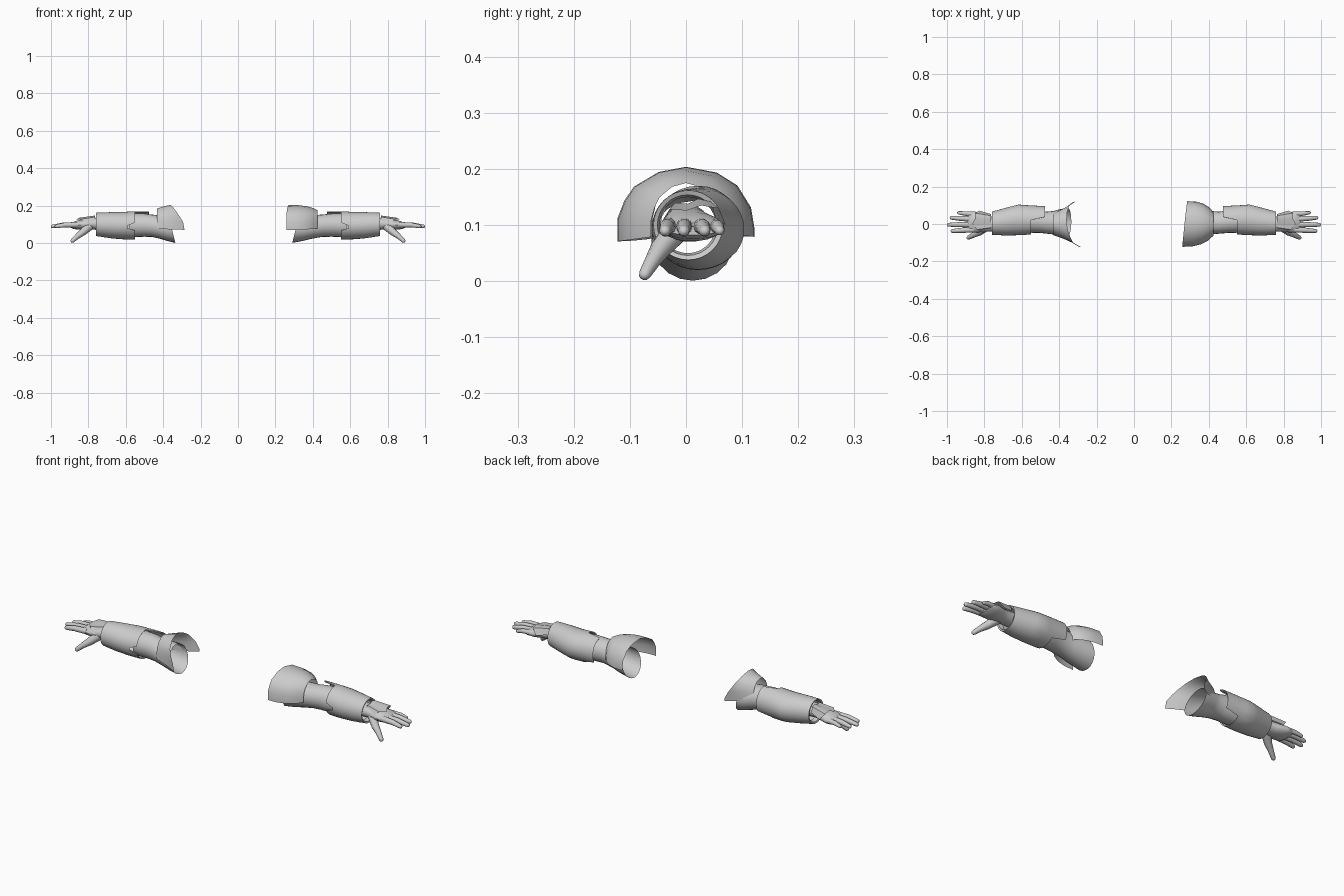
import bpy, bmesh, math
from mathutils import Vector

if "Cube" in bpy.data.objects:
    bpy.data.objects.remove(bpy.data.objects["Cube"])

grey = bpy.data.materials.new("plain grey")
grey.diffuse_color = (0.6, 0.6, 0.6, 1)
grey.use_nodes = True
grey.node_tree.nodes["Principled BSDF"].inputs["Base Color"].default_value = grey.diffuse_color


def finish(name, bm, s, angle=35):
    """Mirror to side s, then make a shaded object."""
    for v in bm.verts:
        v.co.x *= s
    bmesh.ops.recalc_face_normals(bm, faces=bm.faces)
    me = bpy.data.meshes.new(name)
    bm.to_mesh(me)
    bm.free()
    ob = bpy.data.objects.new(name, me)
    bpy.context.collection.objects.link(ob)
    me.materials.append(grey)
    bpy.ops.object.select_all(action='DESELECT')
    ob.select_set(True)
    bpy.context.view_layer.objects.active = ob
    bpy.ops.object.shade_smooth_by_angle(angle=math.radians(angle))
    return ob


def skin(name, rows, s, closed=True, cap0=False, cap1=False, angle=35):
    """Bridge rows of points with quads."""
    bm = bmesh.new()
    vs = [[bm.verts.new(p) for p in r] for r in rows]
    n = len(rows[0])
    for a, b in zip(vs, vs[1:]):
        for i in range(n if closed else n - 1):
            j = (i + 1) % n
            bm.faces.new((a[i], a[j], b[j], b[i]))
    if cap0:
        bm.faces.new(vs[0])
    if cap1:
        bm.faces.new(vs[-1])
    return finish(name, bm, s, angle)


def ring(x, cy, cz, ry, rz, n=18):
    """Oval across the arm."""
    return [(x, cy + ry * math.cos(t), cz + rz * math.sin(t))
            for t in (2 * math.pi * i / n for i in range(n))]


def lerp_table(table, x):
    for a, b in zip(table, table[1:]):
        if x <= b[0]:
            f = max(0, (x - a[0]) / (b[0] - a[0]))
            return [p + (q - p) * f for p, q in zip(a[1:], b[1:])]
    return table[-1][1:]


def digit(name, pts, radii, s, n=10):
    """Tapered tube along points with a rounded tip."""
    pts = [Vector(p) for p in pts]
    d = (pts[-1] - pts[-2]).normalized()
    r = radii[-1]
    tip = pts[-1]
    pts = pts[:-1] + [tip - d * r, tip - d * r * 0.35, tip]
    radii = radii[:-1] + [r, r * 0.8, r * 0.25]
    rows = []
    for i, (p, rad) in enumerate(zip(pts, radii)):
        t = (pts[min(i + 1, len(pts) - 1)] - pts[max(i - 1, 0)]).normalized()
        u = t.cross(Vector((0, 0, 1))).normalized()
        w = u.cross(t)
        rows.append([p + (u * math.cos(a) + w * math.sin(a)) * rad
                     for a in (2 * math.pi * k / n for k in range(n))])
    skin(name, rows, s, cap0=True, cap1=True, angle=60)


# cuff oval by distance along the arm: x, centre y, centre z, radii
CUFF = [(0.46, 0.025, 0.097, 0.07, 0.073), (0.55, 0.021, 0.095, 0.078, 0.075),
        (0.62, 0.022, 0.093, 0.082, 0.073), (0.69, 0.012, 0.096, 0.073, 0.069),
        (0.76, 0.004, 0.100, 0.062, 0.062)]


def cuff_start(t):
    """Elbow flap on the upper back, a small notch in the front."""
    deg = math.degrees(t) % 360
    if deg <= 80 or deg >= 320:
        return 0.475
    if abs(deg - 185) < 12:
        return 0.59
    return 0.55


def cuff(s):
    n, rows = 32, []
    for k in range(9):
        row = []
        for i in range(n):
            t = 2 * math.pi * i / n
            x0 = cuff_start(t)
            x = x0 + (0.76 - x0) * k / 8
            cy, cz, ry, rz = lerp_table(CUFF, x)
            row.append((x, cy + ry * math.cos(t), cz + rz * math.sin(t)))
        rows.append(row)
    # rims turned inward at both ends
    rows.insert(0, [(x + 0.004, 0.02 + (y - 0.02) * 0.92, 0.096 + (z - 0.096) * 0.92)
                    for x, y, z in rows[0]])
    rows.append(ring(0.757, 0.003, 0.1, 0.054, 0.054, n))
    rows.append(ring(0.735, 0.003, 0.1, 0.05, 0.05, n))
    skin("forearm_cuff", rows, s, angle=40)


# shoulder arch, half-width 1, from the front edge over the top to the back
ARCH = [(-1, -0.28), (-1.0, 0.12), (-0.9, 0.42), (-0.76, 0.66), (-0.4, 0.91), (0, 1),
        (0.45, 0.9), (0.75, 0.68), (0.95, 0.3), (1, -0.05), (1, -0.2)]


def pad(s, stations, sweep):
    """Stations: x, half-width, base z, height; sweep moves the rim by arch height."""
    rows = []
    for k, (x, w, z0, h) in enumerate(stations):
        f = 1 - k / (len(stations) - 1)
        rows.append([(x + f * sweep(y, z), y * w, z0 + z * h) for y, z in ARCH])
    skin("shoulder_pad", rows, s, closed=False, angle=35)


def arm(s, inner):
    # open sleeve of the upper arm, its end slanting outward at the top
    rows = []
    for k, (f, cy, cz, ry, rz) in enumerate([
            (0, 0.012, 0.072, 0.074, 0.071), (0.25, 0.01, 0.079, 0.07, 0.068),
            (0.5, 0.007, 0.087, 0.063, 0.063), (0.75, 0.007, 0.093, 0.059, 0.06),
            (1, 0.012, 0.096, 0.06, 0.062)]):
        x = inner + (0.5 - inner) * f
        rows.append([(px + (1 - f) * 0.25 * (pz - 0.001), py, pz)
                     for px, py, pz in ring(x, cy, cz, ry, rz, 20)])
    rows.append(ring(0.58, 0.018, 0.095, 0.064, 0.064, 20))
    skin("upper_arm_sleeve", rows, s)
    cuff(s)
    # palm
    skin("palm", [ring(0.73, 0.0, 0.104, 0.04, 0.034), ring(0.775, 0.0, 0.103, 0.04, 0.032),
                  ring(0.81, 0.004, 0.1, 0.047, 0.03), ring(0.85, 0.01, 0.097, 0.056, 0.026),
                  ring(0.88, 0.012, 0.094, 0.056, 0.019), ring(0.893, 0.012, 0.093, 0.048, 0.011)],
         s, cap0=True, cap1=True)
    # jagged guard on the back of the hand
    prof = [(-0.85, 0.102), (-0.6, 0.128), (-0.1, 0.126), (0.3, 0.135), (0.8, 0.13), (1, 0.1)]
    reach = [0.81, 0.84, 0.865, 0.85, 0.85, 0.825]
    skin("hand_guard", [[(0.765 + (r - 0.765) * f, 0.008 + y * (0.045 + 0.018 * f),
                          z + 0.012 * (1 - f)) for (y, z), r in zip(prof, reach)]
                        for f in (0, 0.5, 1)], s, closed=False)
    # fingers: base y, tip x, tip y
    for nm, y0, tx, ty in (("index", -0.03, 0.98, -0.038), ("middle", -0.003, 1.0, -0.004),
                           ("ring", 0.026, 0.985, 0.034), ("little", 0.052, 0.945, 0.061)):
        r = 0.0115 if nm == "little" else 0.0135
        mx = (0.87 + tx) / 2
        digit(nm + "_finger", [(0.855, y0, 0.098), (mx, (y0 + ty) / 2, 0.097), (tx, ty, 0.088)],
              [r * 1.15, r, r * 0.75], s)
    # thumb
    digit("thumb", [(0.795, -0.018, 0.09), (0.83, -0.045, 0.058), (0.86, -0.06, 0.035),
                    (0.892, -0.077, 0.006)], [0.024, 0.019, 0.014, 0.011], s)


arm(1, 0.29)
arm(-1, 0.335)

# domed pad on the right arm
pad(1, [(0.27, 0.122, 0.1, 0.104), (0.32, 0.12, 0.1, 0.103), (0.365, 0.108, 0.1, 0.097),
        (0.40, 0.088, 0.1, 0.088), (0.425, 0.062, 0.1, 0.075)],
    lambda y, z: 0.013 * y + 0.002 * (1 - z))
# flared pad on the left arm, its rim swept inward at the lower corners
pad(-1, [(0.36, 0.122, 0.1, 0.104), (0.38, 0.1, 0.1, 0.1), (0.40, 0.083, 0.1, 0.095),
         (0.418, 0.07, 0.1, 0.09), (0.432, 0.06, 0.1, 0.084)],
    lambda y, z: -0.062 * (1 - max(z, 0)) + 0.012 * y)
